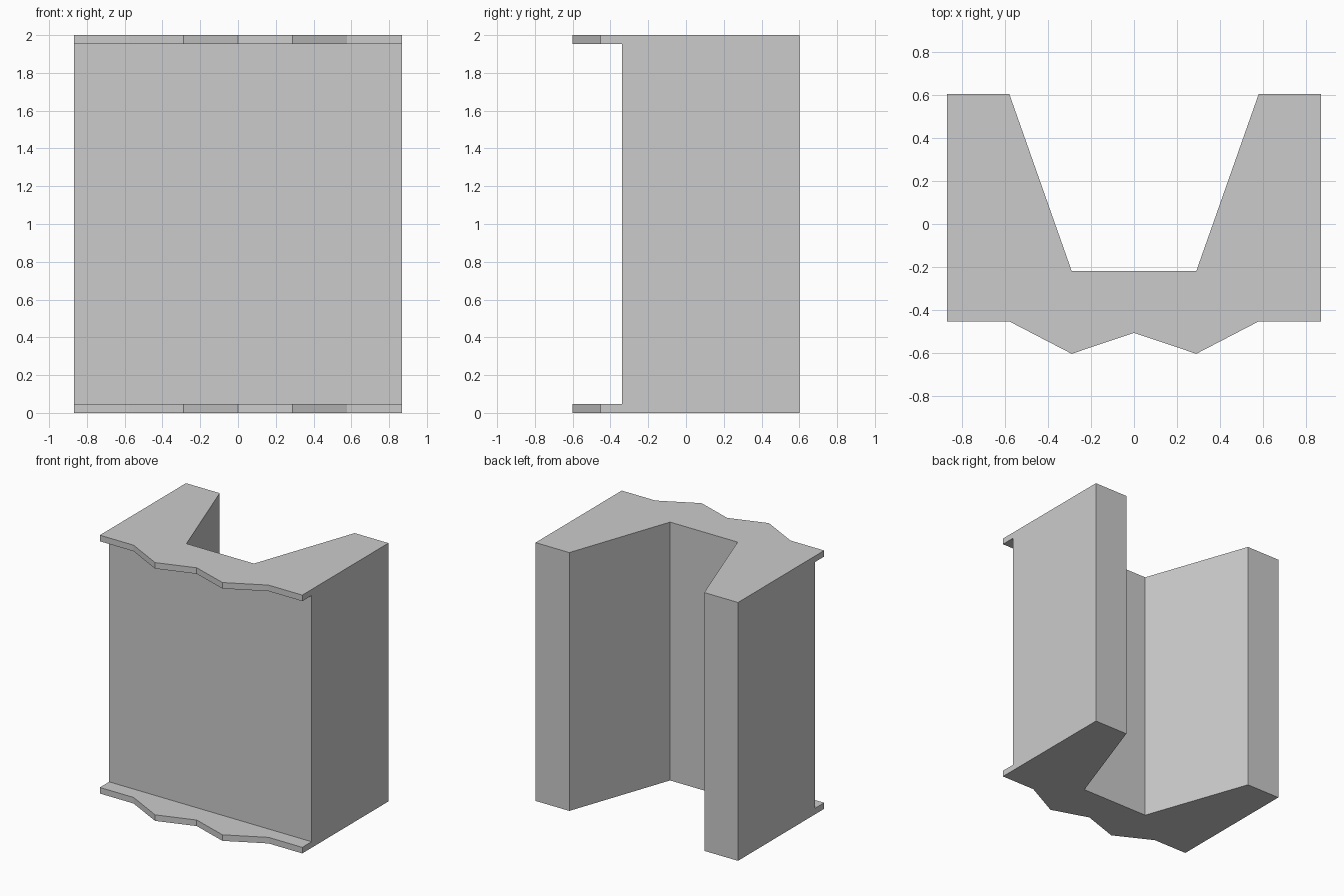
import bpy, bmesh

if "Cube" in bpy.data.objects:
    bpy.data.objects.remove(bpy.data.objects["Cube"])

H, PLATE, FACE_Y = 2.0, 0.047, -0.338

# Right half of the outline, front centre to back centre notch
half = [(0.289, -0.602), (0.578, -0.452), (0.867, -0.452), (0.867, FACE_Y),
        (0.867, 0.602), (0.578, 0.602), (0.289, -0.218)]
outline = [(0, -0.505)] + half + [(-x, y) for x, y in reversed(half)]
# Body outline: the lip is pushed back to a flat front face
n = len(outline)
lip = [i for i, (x, y) in enumerate(outline) if y < FACE_Y - 0.01]
recessed = [(x, FACE_Y) if i in lip else (x, y) for i, (x, y) in enumerate(outline)]

bm = bmesh.new()
levels = [(outline, 0), (outline, PLATE), (recessed, PLATE),
          (recessed, H - PLATE), (outline, H - PLATE), (outline, H)]
rings = [[bm.verts.new((x, y, z)) for x, y in pts] for pts, z in levels]

# Plate edges, ledges and body walls
for a, b in zip(rings, rings[1:]):
    flat = a[0].co.z == b[0].co.z
    for i in range(n):
        j = (i + 1) % n
        if flat and not (i in lip or j in lip):
            continue
        bm.faces.new((a[i], a[j], b[j], b[i]))

# End caps
bm.faces.new(rings[0][::-1])
bm.faces.new(rings[-1])

bmesh.ops.remove_doubles(bm, verts=bm.verts, dist=0.0005)
bmesh.ops.dissolve_limit(bm, angle_limit=0.01, verts=bm.verts, edges=bm.edges)
bmesh.ops.recalc_face_normals(bm, faces=bm.faces)

mesh = bpy.data.meshes.new("notched_column")
bm.to_mesh(mesh)
bm.free()
bpy.context.collection.objects.link(bpy.data.objects.new("notched_column", mesh))
